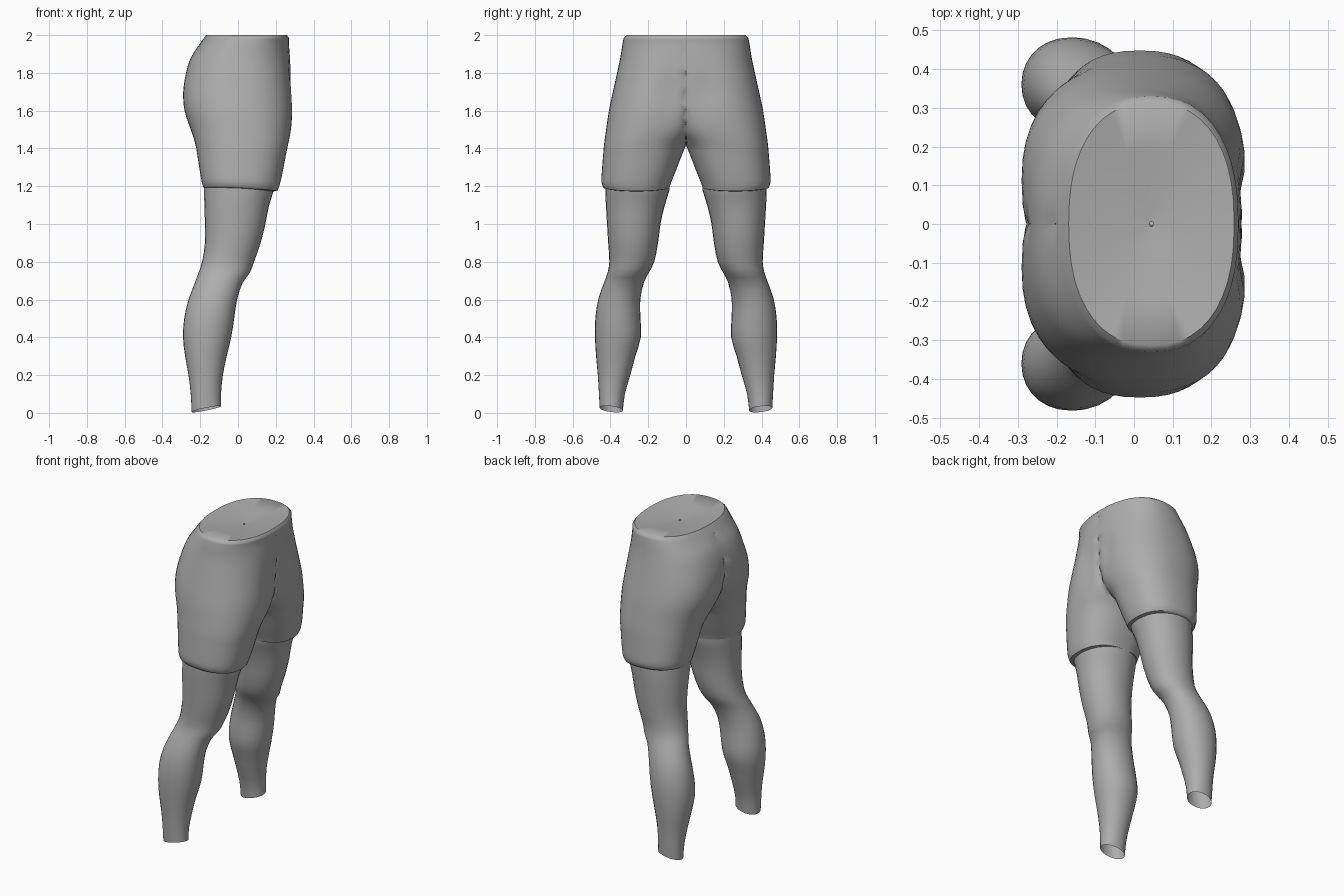
import bpy, bmesh, math

if "Cube" in bpy.data.objects:
    bpy.data.objects.remove(bpy.data.objects["Cube"])

cloth = bpy.data.materials.new("plain grey")
cloth.diffuse_color = (0.42, 0.42, 0.42, 1)
cloth.use_nodes = True
cloth.node_tree.nodes["Principled BSDF"].inputs["Base Color"].default_value = cloth.diffuse_color


def smooth_rows(rows, steps):
    """Catmull-Rom interpolation between the key cross-sections."""
    out = []
    for i in range(len(rows) - 1):
        p0, p1 = rows[max(i - 1, 0)], rows[i]
        p2, p3 = rows[i + 1], rows[min(i + 2, len(rows) - 1)]
        for s in range(steps):
            t = s / steps
            out.append([0.5 * (2 * b + (c - a) * t + (2 * a - 5 * b + 4 * c - d) * t * t
                               + (3 * b - a - 3 * c + d) * t ** 3)
                        for a, b, c, d in zip(p0, p1, p2, p3)])
    out.append(list(rows[-1]))
    return out


def ring(bm, row, n, power, shape):
    """Rounded cross-section: z, back x, front x, inner y, outer y."""
    z, xb, xf, yi, yo = row
    verts = []
    for k in range(n):
        a = 2 * math.pi * k / n
        c, s = math.cos(a), math.sin(a)
        y = (yi + yo) / 2 + (yo - yi) / 2 * math.copysign(abs(c) ** (2 / power), c)
        x = (xb + xf) / 2 + (xf - xb) / 2 * math.copysign(abs(s) ** (2 / power), s)
        verts.append(bm.verts.new(shape(x, max(y, 0.0), z)))
    return verts


def loft(bm, rings):
    for a, b in zip(rings, rings[1:]):
        n = len(a)
        for k in range(n):
            bm.faces.new((a[k], a[(k + 1) % n], b[(k + 1) % n], b[k]))


def finish(bm, name):
    bmesh.ops.recalc_face_normals(bm, faces=bm.faces)
    # drop the hidden wall on the centre plane
    wall = [f for f in bm.faces if all(v.co.y < 1e-5 for v in f.verts)]
    bmesh.ops.delete(bm, geom=wall, context='FACES')
    me = bpy.data.meshes.new(name)
    bm.to_mesh(me)
    bm.free()
    me.materials.append(cloth)
    ob = bpy.data.objects.new(name, me)
    bpy.context.collection.objects.link(ob)
    mod = ob.modifiers.new("mirror", 'MIRROR')
    mod.use_axis = (False, True, False)
    mod.merge_threshold = 0.0005
    bpy.ops.object.select_all(action='DESELECT')
    ob.select_set(True)
    bpy.context.view_layer.objects.active = ob
    bpy.ops.object.shade_smooth_by_angle(angle=math.radians(50))
    return ob


# Shorts: one half from waist to hem
shorts_rows = [
    (1.985, -0.18, 0.270, -0.33, 0.330),
    (1.95, -0.205, 0.270, -0.335, 0.337),
    (1.88, -0.250, 0.275, -0.29, 0.348),
    (1.80, -0.275, 0.280, -0.245, 0.365),
    (1.70, -0.290, 0.284, -0.18, 0.387),
    (1.60, -0.283, 0.288, -0.14, 0.408),
    (1.50, -0.250, 0.280, -0.08, 0.423),
    (1.42, -0.225, 0.265, -0.005, 0.434),
    (1.36, -0.215, 0.252, 0.022, 0.439),
    (1.28, -0.203, 0.236, 0.052, 0.445),
    (1.215, -0.192, 0.220, 0.078, 0.448),
    (1.185, -0.183, 0.208, 0.088, 0.437),
]


def fold(x, y, z):
    # shallow groove beside the centre front, fading out up and down
    mid = math.exp(-((z - 1.68) / 0.13) ** 2)
    if x > 0.1:
        x -= 0.018 * mid * math.exp(-((y - 0.09) / 0.035) ** 2)
    # hem dips toward the front and the middle of the leg
    low = max(0.0, min(1.0, (1.4 - z) / 0.2))
    z += low * (-0.05 * x + 0.25 * (y - 0.26) ** 2)
    return x, y, z


bm = bmesh.new()
N = 44
rings = [ring(bm, r, N, 2.35, fold) for r in smooth_rows(shorts_rows, 3)]
# hem turned in to the leg
rings.append(ring(bm, (1.182, -0.165, 0.185, 0.105, 0.42), N, 2.35, fold))
# waist closed with a rounded rim and a slightly sunken top
tops = [ring(bm, (z, 0.045 + (-0.225) * f, 0.045 + 0.225 * f, -0.33 * f, 0.33 * f),
             N, 2.35, lambda x, y, z: (x, y, z))
        for z, f in ((1.97, 0.02), (1.985, 0.6), (2.0, 0.95))]
loft(bm, tops + rings)
finish(bm, "shorts")

# Legs: from inside the hem to the open ankle
leg_rows = [
    (1.26, -0.180, 0.205, 0.085, 0.425),
    (1.18, -0.180, 0.190, 0.088, 0.427),
    (1.10, -0.178, 0.165, 0.112, 0.424),
    (1.00, -0.175, 0.145, 0.135, 0.418),
    (0.90, -0.175, 0.120, 0.148, 0.412),
    (0.80, -0.190, 0.085, 0.168, 0.406),
    (0.74, -0.210, 0.062, 0.198, 0.416),
    (0.69, -0.228, 0.025, 0.223, 0.434),
    (0.60, -0.262, -0.005, 0.242, 0.465),
    (0.50, -0.285, -0.020, 0.241, 0.480),
    (0.40, -0.291, -0.036, 0.239, 0.482),
    (0.30, -0.280, -0.060, 0.268, 0.476),
    (0.20, -0.262, -0.080, 0.295, 0.467),
    (0.10, -0.250, -0.090, 0.324, 0.461),
    (0.02, -0.245, -0.090, 0.334, 0.457),
]


def ankle(x, y, z):
    # cut slants up toward the front and outside
    low = max(0.0, min(1.0, (0.12 - z) / 0.1))
    return x, y, z + low * (0.2 * (x + 0.167) + 0.12 * (y - 0.395))


bm = bmesh.new()
loft(bm, [ring(bm, r, 28, 2.1, ankle) for r in smooth_rows(leg_rows, 2)])
finish(bm, "legs")
